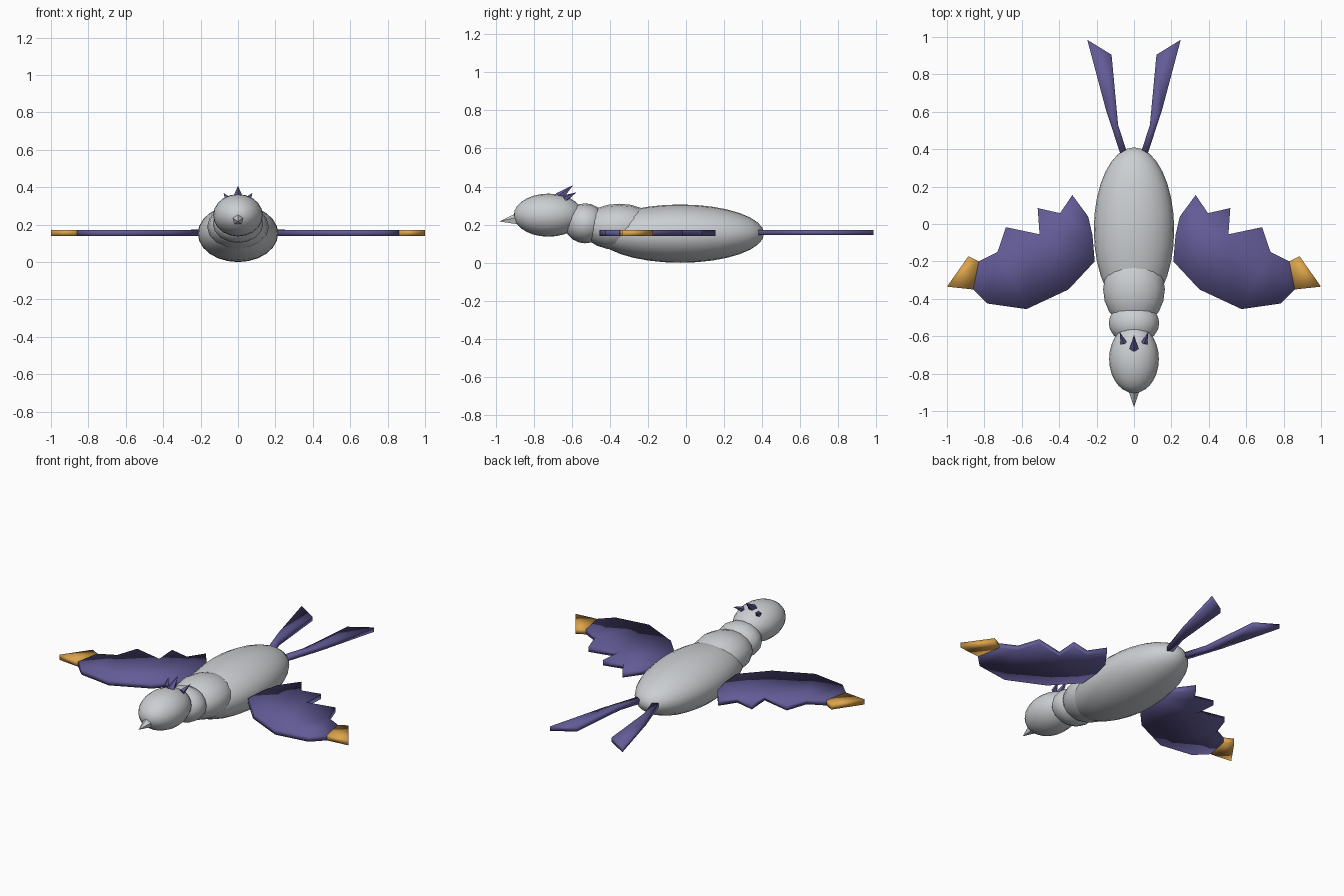
import bpy, bmesh, math
from mathutils import Vector

if "Cube" in bpy.data.objects:
    bpy.data.objects.remove(bpy.data.objects["Cube"])


def material(name, rgb):
    m = bpy.data.materials.new(name)
    m.diffuse_color = (*rgb, 1)
    m.use_nodes = True
    m.node_tree.nodes["Principled BSDF"].inputs["Base Color"].default_value = m.diffuse_color
    return m


GREY = material("pale grey", (0.60, 0.62, 0.64))
PURPLE = material("violet feathers", (0.125, 0.105, 0.31))
ORANGE = material("orange wing tip", (0.72, 0.37, 0.07))


def finish(bm, name, mat, smooth=True):
    bmesh.ops.recalc_face_normals(bm, faces=bm.faces)
    me = bpy.data.meshes.new(name)
    bm.to_mesh(me)
    bm.free()
    me.materials.append(mat)
    for p in me.polygons:
        p.use_smooth = smooth
    ob = bpy.data.objects.new(name, me)
    bpy.context.collection.objects.link(ob)
    return ob


def ellipsoid(name, centre, radii, segments=20, rings=12):
    bm = bmesh.new()
    bmesh.ops.create_uvsphere(bm, u_segments=segments, v_segments=rings, radius=1)
    for v in bm.verts:
        # poles run along the length of the bird
        x, y, z = v.co
        v.co = Vector((x * radii[0], z * radii[1], -y * radii[2])) + Vector(centre)
    return finish(bm, name, GREY)


def spike(name, base, tip, radius, mat, sides=5):
    base, tip = Vector(base), Vector(tip)
    axis = tip - base
    bm = bmesh.new()
    bmesh.ops.create_cone(bm, cap_ends=True, segments=sides, radius1=radius,
                          radius2=0, depth=axis.length)
    rot = axis.to_track_quat('Z', 'Y')
    for v in bm.verts:
        v.co = rot @ v.co + (base + tip) / 2
    return finish(bm, name, mat, False)


def slab(name, outline, z0, z1, side, mat):
    bm = bmesh.new()
    face = bm.faces.new([bm.verts.new((x * side, y, z0)) for x, y in outline])
    ext = bmesh.ops.extrude_face_region(bm, geom=[face])["geom"]
    for v in ext:
        if isinstance(v, bmesh.types.BMVert):
            v.co.z = z1
    bmesh.ops.triangulate(bm, faces=[f for f in bm.faces if len(f.verts) > 4])
    return finish(bm, name, mat)


# Body, chest, neck and head
ellipsoid("body", (0, -0.03, 0.153), (0.215, 0.44, 0.153), 24, 16)
ellipsoid("chest", (0, -0.35, 0.188), (0.165, 0.20, 0.122), 16, 10)
ellipsoid("neck", (0, -0.53, 0.207), (0.135, 0.11, 0.105), 16, 10)
ellipsoid("head", (0, -0.722, 0.25), (0.133, 0.182, 0.113), 20, 14)
spike("beak", (0, -0.87, 0.23), (0, -0.98, 0.217), 0.038, GREY)

# Crest feathers
spike("crest_middle", (0, -0.665, 0.345), (0, -0.592, 0.408), 0.026, PURPLE)

WING = [(0.21, -0.20), (0.35, -0.35), (0.575, -0.455), (0.785, -0.425),
        (0.86, -0.35), (0.83, -0.20), (0.73, -0.15), (0.685, -0.017),
        (0.505, -0.055), (0.515, 0.085), (0.395, 0.058), (0.33, 0.155),
        (0.245, 0.04), (0.222, -0.06)]
WING_TIP = [(0.83, -0.20), (0.86, -0.35), (1.0, -0.335), (0.885, -0.172)]
TAIL = [(0.035, 0.375), (0.085, 0.53), (0.12, 0.905), (0.25, 0.985),
        (0.15, 0.61), (0.073, 0.375)]

# Paired parts
for side, label in ((1, "right"), (-1, "left")):
    slab("wing_" + label, WING, 0.14, 0.172, side, PURPLE)
    slab("wing_tip_" + label, WING_TIP, 0.14, 0.172, side, ORANGE)
    slab("tail_feather_" + label, TAIL, 0.145, 0.173, side, PURPLE)
    spike("crest_side_" + label, (side * 0.056, -0.635, 0.338),
          (side * 0.077, -0.575, 0.37), 0.018, PURPLE)
